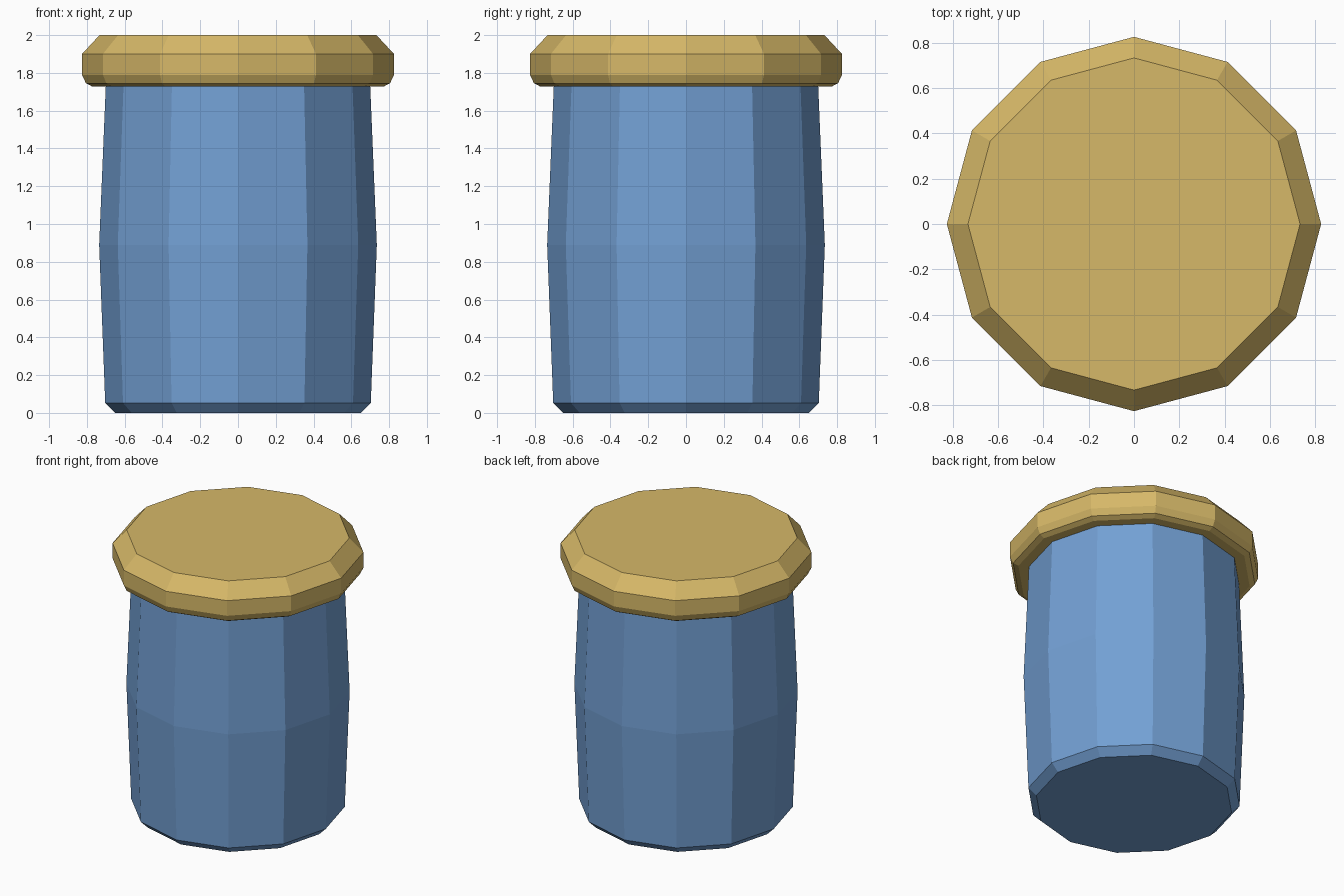
import bpy, bmesh, math

if "Cube" in bpy.data.objects:
    bpy.data.objects.remove(bpy.data.objects["Cube"])

SIDES = 12


def material(name, color):
    m = bpy.data.materials.new(name)
    m.diffuse_color = (*color, 1.0)
    m.use_nodes = True
    m.node_tree.nodes["Principled BSDF"].inputs["Base Color"].default_value = m.diffuse_color
    return m


def lathe(name, profile, mat):
    """Closed flat-shaded solid from (radius, z) points, bottom to top."""
    bm = bmesh.new()
    rings = [[bm.verts.new((r * math.cos(2 * math.pi * i / SIDES),
                            r * math.sin(2 * math.pi * i / SIDES), z))
              for i in range(SIDES)] for r, z in profile]
    for low, high in zip(rings, rings[1:]):
        for i in range(SIDES):
            j = (i + 1) % SIDES
            bm.faces.new((low[i], low[j], high[j], high[i]))
    bm.faces.new(rings[0][::-1])
    bm.faces.new(rings[-1])
    me = bpy.data.meshes.new(name)
    bm.to_mesh(me)
    bm.free()
    me.materials.append(mat)
    ob = bpy.data.objects.new(name, me)
    bpy.context.collection.objects.link(ob)
    return ob


# Gently bulging jar body with a chamfered foot
lathe("jar_body", [(0.65, 0), (0.703, 0.053), (0.735, 0.89), (0.70, 1.73)],
      material("blue", (0.171, 0.352, 0.658)))

# Overhanging lid with bevelled rim
lathe("jar_lid", [(0.77, 1.727), (0.805, 1.745), (0.826, 1.79),
                  (0.826, 1.90), (0.733, 2.0)],
      material("golden_tan", (0.672, 0.479, 0.138)))
